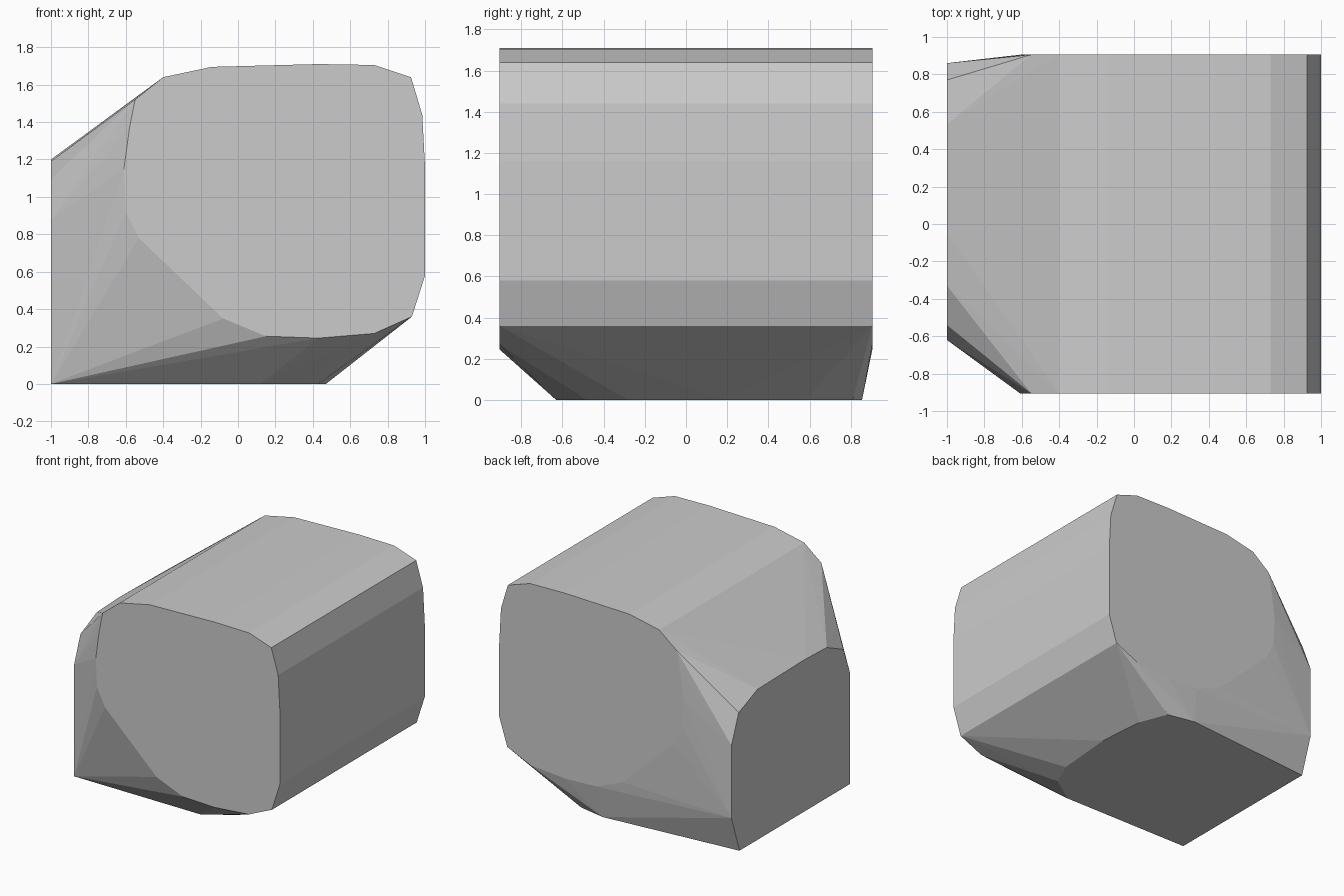
import bpy, bmesh

if "Cube" in bpy.data.objects:
    bpy.data.objects.remove(bpy.data.objects["Cube"])

# Rounded end outline (x, z), shared by the front and back faces
end_profile = [(-0.40, 1.64), (-0.14, 1.695), (0.43, 1.71), (0.73, 1.705),
               (0.925, 1.64), (0.985, 1.44), (1.0, 1.16), (1.0, 0.58),
               (0.93, 0.36), (0.73, 0.27), (0.43, 0.245), (0.15, 0.255),
               (-0.08, 0.35), (-0.53, 0.78), (-0.60, 0.92), (-0.61, 1.15),
               (-0.58, 1.37), (-0.55, 1.52)]
# Flat left face outline (y, z) at x = -1
left_profile = [(-0.62, 0), (0.76, 0), (0.86, 0.295), (0.86, 0.87),
                (0.77, 1.095), (0.535, 1.19), (-0.05, 1.20),
                (-0.33, 1.19), (-0.54, 1.095), (-0.62, 0.88)]
# Flat underside outline (x, y) at z = 0
base_profile = [(0.13, 0.855), (0.35, 0.81), (0.44, 0.58), (0.47, 0.2),
                (0.43, -0.28), (0.34, -0.48), (0.12, -0.63)]

points = [(x, y, z) for y in (-0.905, 0.905) for x, z in end_profile]
points += [(-1, y, z) for y, z in left_profile]
points += [(x, y, 0) for x, y in base_profile]

# Faceted block: skin wrapped around the four flat outlines
bm = bmesh.new()
for p in points:
    bm.verts.new(p)
bmesh.ops.convex_hull(bm, input=bm.verts[:])
loose = [v for v in bm.verts if not v.link_faces]
bmesh.ops.delete(bm, geom=loose, context='VERTS')
bmesh.ops.dissolve_limit(bm, angle_limit=0.005, verts=bm.verts[:], edges=bm.edges[:])
bmesh.ops.recalc_face_normals(bm, faces=bm.faces[:])

mesh = bpy.data.meshes.new("faceted_block")
bm.to_mesh(mesh)
bm.free()
block = bpy.data.objects.new("faceted_block", mesh)
bpy.context.collection.objects.link(block)
